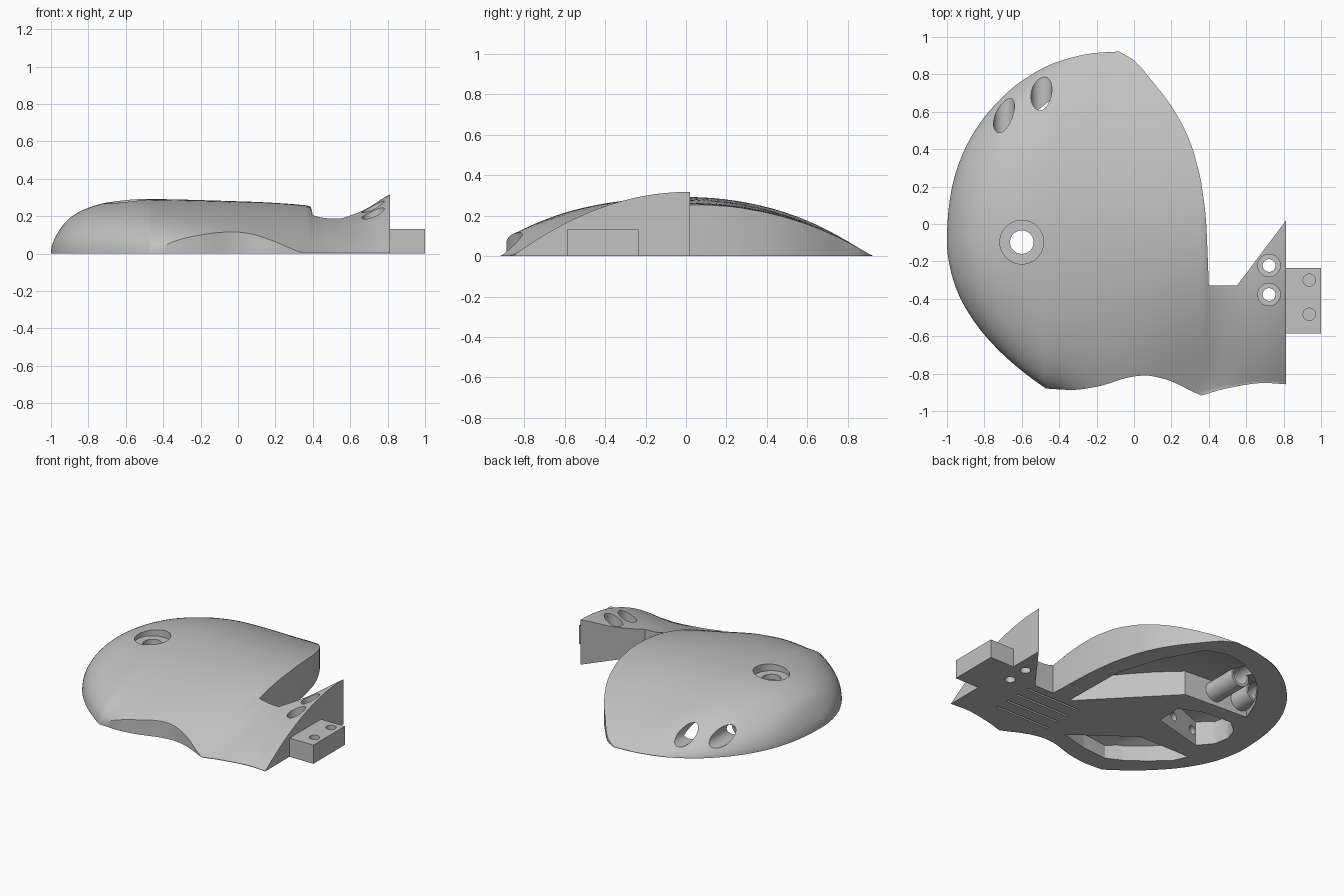
import bpy, bmesh, math
from mathutils import Vector

cube = bpy.data.objects.get("Cube")
if cube:
    bpy.data.objects.remove(cube)

grey = bpy.data.materials.new("plain grey")
grey.use_nodes = True
colour = (0.54, 0.54, 0.54, 1)
grey.diffuse_color = colour
grey.node_tree.nodes["Principled BSDF"].inputs["Base Color"].default_value = colour


def smooth_curve(points):
    """Monotone curve through points; the key is rounded off at the x = -1 end."""
    k = [math.sqrt(max(p[0] + 1, 0)) for p in points]
    v = [p[1] for p in points]
    n = len(k)
    d = [(v[i + 1] - v[i]) / (k[i + 1] - k[i]) for i in range(n - 1)]
    m = [d[0]] + [2 * a * b / (a + b) if a * b > 0 else 0 for a, b in zip(d, d[1:])] + [d[-1]]

    def f(x):
        s = min(max(math.sqrt(max(x + 1, 0)), k[0]), k[-1])
        i = max(j for j in range(n - 1) if k[j] <= s)
        w = k[i + 1] - k[i]
        t = (s - k[i]) / w
        return ((1 + 2 * t) * (1 - t) ** 2 * v[i] + t * (1 - t) ** 2 * w * m[i]
                + t * t * (3 - 2 * t) * v[i + 1] + t * t * (t - 1) * w * m[i + 1])
    return f


# Outline, crest and virtual dome edges
front_left = smooth_curve([(-1, -.1), (-.99, -.2), (-.96, -.32), (-.9, -.45), (-.8, -.592),
                           (-.6, -.785), (-.47, -.88)])
back_left = smooth_curve([(-1, -.1), (-.99, .09), (-.96, .25), (-.85, .5), (-.75, .63), (-.6, .765),
                          (-.4, .87), (-.2, .915), (-.08, .922)])
front_wave = smooth_curve([(-.47, -.88), (-.33, -.887), (-.2, -.87), (0, -.815), (.06, -.81),
                           (.15, -.825), (.36, -.917)])
front_tail = smooth_curve([(.36, -.917), (.5, -.878), (.7, -.85), (.813, -.857)])
back_right = smooth_curve([(-.08, .922), (0, .875), (.1, .76), (.2, .63), (.3, .44), (.36, .22),
                           (.385, .02), (.4, -.33)])
dome_front = smooth_curve([(-.47, -.88), (-.4, -.894), (-.35, -.916), (-.25, -.964), (-.1, -1.023),
                           (0, -1.035), (.2, -.98), (.36, -.92)])
crest = smooth_curve([(-1, 0), (-.97, .1), (-.9, .19), (-.8, .245), (-.7, .273), (-.5, .292),
                      (0, .28), (.37, .258), (.4, .245), (.47, .226), (.55, .221), (.65, .236),
                      (.813, .317)])
middle = smooth_curve([(-1, -.1), (-.85, -.06), (-.5, 0), (.81, .01)])
# Roundness of the cross-section: 0.5 is an ellipse, 1 a parabola
front_round = smooth_curve([(-1, .5), (-.47, .5), (.1, 1), (.4, 1.2), (.6, 1), (.81, 1)])
back_round = smooth_curve([(-1, .5), (-.5, .73), (-.08, 1), (.81, 1)])


def front(x):
    return front_left(x) if x < -.47 else front_wave(x) if x < .36 else front_tail(x)


def back(x):
    if x <= -.08:
        return back_left(x)
    if x <= .4:
        return back_right(x)
    return -.33 + max(0, x - .55) / .26 * .345


def height(x, y):
    c = middle(x)
    if y > c:
        edge, power = back_left(min(x, -.08)), back_round(x)
    else:
        edge, power = dome_front(x) if -.47 < x < .36 else front(x), front_round(x)
    t = (y - c) / (edge - c)
    return crest(x) * max(1 - t * t, 0) ** power


def finish(bm, name):
    bmesh.ops.recalc_face_normals(bm, faces=bm.faces)
    mesh = bpy.data.meshes.new(name)
    bm.to_mesh(mesh)
    bm.free()
    mesh.materials.append(grey)
    ob = bpy.data.objects.new(name, mesh)
    bpy.context.collection.objects.link(ob)
    return ob


def dome(name, scale, drop, base, rows=48, columns=100):
    """Solid between the curved top, scaled and lowered, and a flat base."""
    bm = bmesh.new()
    last = math.sqrt(1.813)
    xs = [(.02 + (last - .02) * i / columns) ** 2 - 1 for i in range(columns + 1)]
    xs = sorted(x for x in xs if all(abs(x - c) > .004 for c in (-.47, -.08, .36, .4, .55)))
    xs = sorted(xs + [-.47, -.08, .36, .385, .39, .395, .4, .55])
    rings = []
    for x in xs:
        a, b = front(x), back(x)
        # rows lie closer together towards the steep edges
        steps = [j / rows for j in range(rows + 1)]
        ys = [a + (b - a) * (.3 * s + .35 * (1 - math.cos(math.pi * s))) for s in steps]
        top = [bm.verts.new((x, y, max(height(x, y) * scale - drop, base + .003))) for y in ys]
        low = [bm.verts.new((x, y, base)) for y in ys]
        rings.append(top + low[::-1])
    for r, q in zip(rings, rings[1:]):
        for j in range(len(r)):
            k = (j + 1) % len(r)
            bm.faces.new((r[j], r[k], q[k], q[j]))
    for r in (rings[0], rings[-1]):
        for j in range(rows):
            bm.faces.new((r[j], r[j + 1], r[-2 - j], r[-1 - j]))
    return finish(bm, name)


def prism(name, points, low, high):
    bm = bmesh.new()
    face = bm.faces.new([bm.verts.new((x, y, low)) for x, y in points])
    new = bmesh.ops.extrude_face_region(bm, geom=[face])["geom"]
    verts = [g for g in new if isinstance(g, bmesh.types.BMVert)]
    bmesh.ops.translate(bm, verts=verts, vec=(0, 0, high - low))
    return finish(bm, name)


def box(name, x0, x1, y0, y1, z0, z1):
    return prism(name, [(x0, y0), (x1, y0), (x1, y1), (x0, y1)], z0, z1)


def rod(name, start, end, radius):
    start, end = Vector(start), Vector(end)
    axis = end - start
    bm = bmesh.new()
    bmesh.ops.create_cone(bm, cap_ends=True, segments=40, radius1=radius, radius2=radius, depth=axis.length)
    ob = finish(bm, name)
    turn = axis.to_track_quat('Z', 'Y').to_matrix().to_4x4()
    turn.translation = (start + end) / 2
    ob.data.transform(turn)
    return ob


def combine(target, tool, operation='DIFFERENCE'):
    mod = target.modifiers.new("cut", 'BOOLEAN')
    mod.operation, mod.solver, mod.object = operation, 'EXACT', tool
    bpy.context.view_layer.objects.active = target
    bpy.ops.object.modifier_apply(modifier=mod.name)
    bpy.data.objects.remove(tool)


shell = dome("shell", 1, 0, 0)

# Hollows under the shell: roof height as a share of the dome, then the outline
hollows = [
    (.7, [(.26, -.34), (.25, .14), (.15, .45), (0, .72), (-.15, .77), (-.3, .74), (-.45, .66),
          (-.56, .57), (-.68, .4), (-.75, .23), (-.26, .2)]),
    (.75, [(0, -.69), (-.39, -.4), (-.79, -.4), (-.74, -.5), (-.62, -.61), (-.5, -.7),
           (-.39, -.755), (-.2, -.74)]),
    (.77, [(-.35, -.155), (-.34, .03), (-.5, .1), (-.71, .115), (-.8, .04), (-.83, -.05),
           (-.81, -.16), (-.73, -.256)]),
]
for share, outline in hollows:
    hollow = prism("hollow", outline, -.1, .4)
    combine(hollow, dome("inner_form", share, .02, -.15, 24, 60), 'INTERSECT')
    combine(shell, hollow)

# Level screw channels: sleeve, wide bore from the back, narrow bore through the ribs
for x, sleeve_end in ((-.495, .47), (-.695, .38)):
    combine(shell, rod("sleeve", (x, .2, .1), (x, sleeve_end, .1), .07), 'UNION')
    combine(shell, rod("wide_bore", (x, .24, .1), (x, 1, .12), .056))
    combine(shell, rod("narrow_bore", (x, -.44, .1), (x, .3, .1), .03))

# Stepped vertical holes: x, y, outer radius, inner radius, seat height
for x, y, wide, narrow, seat in ((-.6, -.097, .117, .063, .237),
                                 (.722, -.222, .06, .034, .15), (.722, -.377, .06, .034, .15)):
    combine(shell, rod("seat", (x, y, seat), (x, y, .6), wide))
    combine(shell, rod("hole", (x, y, -.1), (x, y, .5), narrow))

# Narrow slots in the underside
for i in range(4):
    y = -.395 - .1 * i
    combine(shell, box("slot", .13, .56, y - .007, y + .007, -.05, .04))

# End tab with two blind holes
tab = box("end_tab", .8, 1, -.585, -.235, 0, .132)
for y in (-.3, -.483):
    combine(tab, rod("blind_hole", (.937, y, .05), (.937, y, .3), .033))

for ob in (shell, tab):
    bpy.ops.object.select_all(action='DESELECT')
    ob.select_set(True)
    bpy.context.view_layer.objects.active = ob
    bpy.ops.object.shade_smooth_by_angle(angle=math.radians(30))
